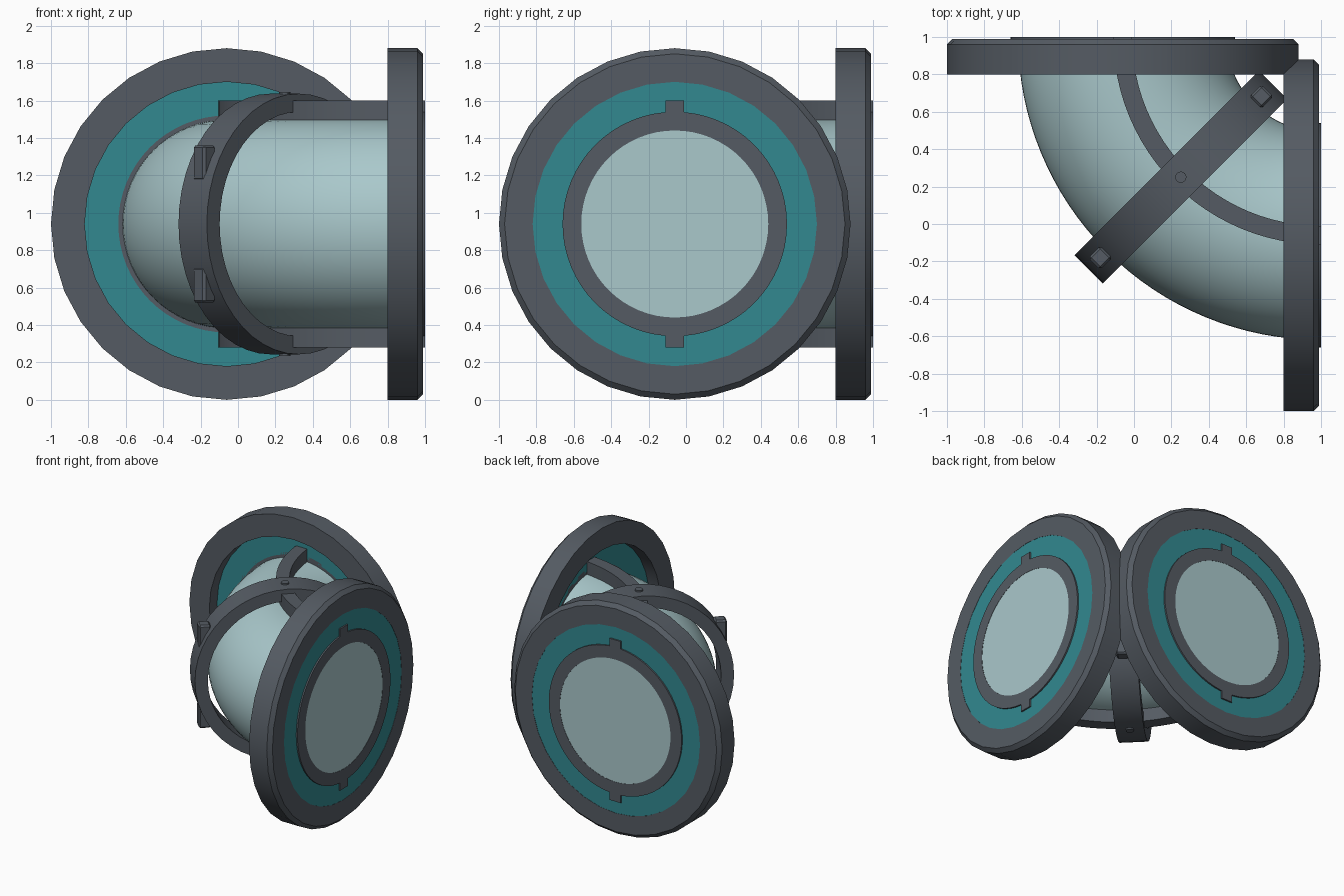
import bpy, bmesh, math
from mathutils import Vector, Matrix

if "Cube" in bpy.data.objects:
    bpy.data.objects.remove(bpy.data.objects["Cube"])

ZC = 0.94        # height of the pipe axis
OFF = -0.06      # sideways offset of each pipe mouth
BEND = 1.06      # centre-line radius of the elbow, centred on (1, 1)
X, Y, Z = Vector((1, 0, 0)), Vector((0, 1, 0)), Vector((0, 0, 1))


def material(name, rgb):
    m = bpy.data.materials.new(name)
    m.diffuse_color = (*rgb, 1)
    m.use_nodes = True
    m.node_tree.nodes["Principled BSDF"].inputs["Base Color"].default_value = m.diffuse_color
    return m


DARK = material("dark grey", (0.09, 0.105, 0.125))
TEAL = material("teal", (0.032, 0.25, 0.28))
PALE = material("pale blue", (0.40, 0.58, 0.60))


def finish(bm, name, mat, angle=28):
    bmesh.ops.recalc_face_normals(bm, faces=bm.faces)
    me = bpy.data.meshes.new(name)
    bm.to_mesh(me)
    bm.free()
    me.materials.append(mat)
    ob = bpy.data.objects.new(name, me)
    bpy.context.collection.objects.link(ob)
    bpy.ops.object.select_all(action='DESELECT')
    ob.select_set(True)
    bpy.context.view_layer.objects.active = ob
    bpy.ops.object.shade_smooth_by_angle(angle=math.radians(angle))
    return ob


def revolve(name, mat, section, origin, axis, up, steps, start=0, sweep=360):
    """Turn a closed (radius, height) section about an axis."""
    bm = bmesh.new()
    side = axis.cross(up)
    full = sweep == 360
    rings = []
    for i in range(steps if full else steps + 1):
        a = math.radians(start + sweep * i / steps)
        out = up * math.cos(a) + side * math.sin(a)
        rings.append([bm.verts.new(origin + axis * h + out * r) for r, h in section])
    n = len(section)
    for i in range(steps):
        p, q = rings[i], rings[(i + 1) % len(rings)]
        for j in range(n):
            k = (j + 1) % n
            bm.faces.new((p[j], p[k], q[k], q[j]))
    if not full:
        bm.faces.new(rings[0])
        bm.faces.new(rings[-1])
    return finish(bm, name, mat)


def rect(r0, r1, h0, h1):
    return [(r0, h0), (r1, h0), (r1, h1), (r0, h1)]


# curved pipe
centre = Vector((1, 1, ZC))
circle = [(BEND + 0.558 * math.cos(math.tau * i / 64), 0.558 * math.sin(math.tau * i / 64))
          for i in range(64)]
revolve("elbow_pipe", PALE, circle, centre - Vector((0.002, 0.002, 0)), Z, X, 32, 180, 90)

# rails along the top and bottom of the pipe
for label, h0, h1 in (("top", 0.54, 0.66), ("bottom", -0.66, -0.54)):
    revolve(label + "_rail", DARK, rect(BEND - 0.05, BEND + 0.05, h0, h1),
            centre, Z, X, 24, 180, 90)

# flange, coloured gasket and collar at each mouth
for label, axis, pos in (("right", X, Vector((0, OFF, ZC))), ("back", Y, Vector((OFF, 0, ZC)))):
    rim = [(0.76, 0.8), (0.94, 0.8), (0.94, 0.96), (0.91, 0.99), (0.76, 0.99)]
    revolve(label + "_flange", DARK, rim, pos, axis, Z, 32)
    revolve(label + "_gasket", TEAL, rect(0.58, 0.765, 0.9, 0.988), pos, axis, Z, 64)
    revolve(label + "_collar", DARK, rect(0.5, 0.6, 0.9, 1.0), pos, axis, Z, 64)

# clamp ring around the middle of the bend
s = math.sqrt(0.5)
mid = Vector((1 - BEND * s, 1 - BEND * s, ZC))
along, across = Vector((s, -s, 0)), Vector((s, s, 0))
revolve("clamp_ring", DARK, rect(0.6, 0.697, -0.107, 0.107), mid, along, Z, 48)

# square lugs and small screws on the clamp ring
turn = Matrix.Rotation(math.radians(45), 4, 'Z')
for sz, level in ((1, "upper"), (-1, "lower")):
    for sx, where in ((-1, "outer"), (1, "inner")):
        bm = bmesh.new()
        loc = mid + across * (0.61 * sx) + Z * (0.325 * sz)
        bmesh.ops.create_cube(bm, size=1, matrix=Matrix.Translation(loc) @ turn
                              @ Matrix.Diagonal((0.09, 0.09, 0.19, 1)))
        bmesh.ops.bevel(bm, geom=bm.edges[:], offset=0.012, segments=1, affect='EDGES')
        finish(bm, f"{level}_{where}_lug", DARK)
    bm = bmesh.new()
    bmesh.ops.create_cone(bm, cap_ends=True, segments=16, radius1=0.03, radius2=0.03, depth=0.04,
                          matrix=Matrix.Translation(mid + Z * (0.687 * sz)))
    finish(bm, level + "_screw", DARK)
